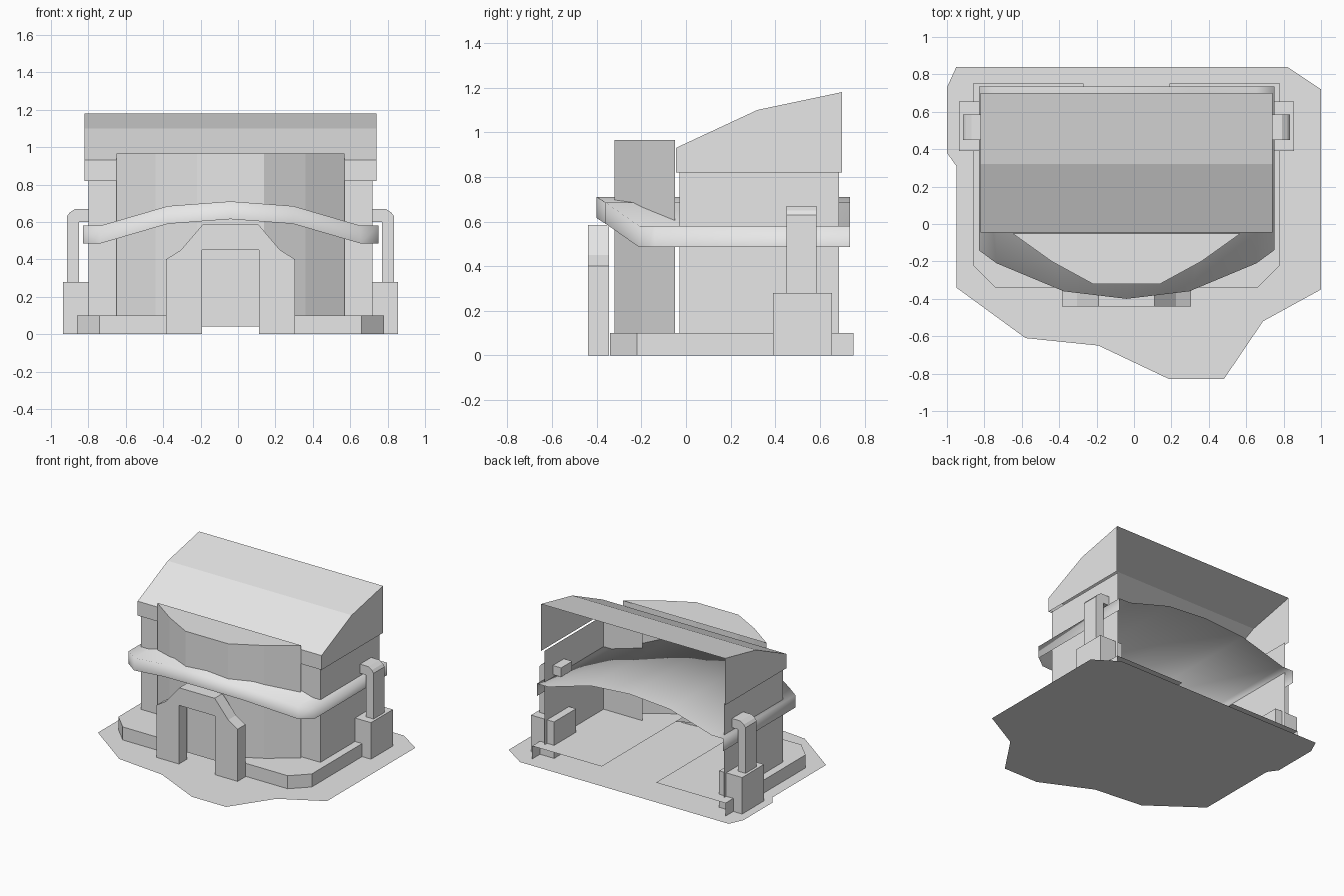
import bpy, bmesh

cube = bpy.data.objects.get("Cube")
if cube:
    bpy.data.objects.remove(cube)

CENTRE = -0.04  # the building sits slightly off the ground's middle

grey = bpy.data.materials.new("plain grey")
grey.use_nodes = True
grey.diffuse_color = (0.8, 0.8, 0.8, 1)
grey.node_tree.nodes["Principled BSDF"].inputs["Base Color"].default_value = (0.8, 0.8, 0.8, 1)


def build(name, faces, x=CENTRE, mirror=True, smooth=False, closed=False):
    """Make an object from polygons, optionally mirrored across its own centre."""
    bm = bmesh.new()
    for face in faces:
        bm.faces.new([bm.verts.new(p) for p in face])
    bmesh.ops.remove_doubles(bm, verts=bm.verts, dist=0.0005)
    if closed:
        bmesh.ops.recalc_face_normals(bm, faces=bm.faces)
    for f in bm.faces:
        f.smooth = smooth
    mesh = bpy.data.meshes.new(name)
    bm.to_mesh(mesh)
    bm.free()
    mesh.materials.append(grey)
    obj = bpy.data.objects.new(name, mesh)
    obj.location.x = x
    bpy.context.collection.objects.link(obj)
    if mirror:
        obj.modifiers.new("mirror", "MIRROR")
    return obj


def wall(path, low, high):
    """Upright strip along a ground path, running anticlockwise."""
    return [[(*a, low), (*b, low), (*b, high), (*a, high)] for a, b in zip(path, path[1:])]


def flat(path, z):
    return [[(*p, z) for p in path]]


def prism(profile, y0, y1):
    """Closed solid from an x-z profile pushed along y."""
    faces = [[(px, y, pz) for px, pz in profile] for y in (y0, y1)]
    for (ax, az), (bx, bz) in zip(profile, profile[1:] + profile[:1]):
        faces.append([(ax, y0, az), (bx, y0, bz), (bx, y1, bz), (ax, y1, az)])
    return faces


# Irregular ground sheet
ground = [(-0.95, 0.84), (-1, 0.73), (-1, 0.38), (-0.95, 0.31), (-0.95, -0.34),
          (-0.58, -0.61), (-0.19, -0.65), (0.19, -0.83), (0.48, -0.83), (0.69, -0.52),
          (1, -0.35), (1, 0.72), (0.82, 0.84)]
build("ground", flat(ground, 0), x=0, mirror=False)

# Low plinth, split by a central passage and open behind
plinth = [(0.23, -0.34), (0.7, -0.34), (0.82, -0.22), (0.82, 0.75)]
build("plinth", wall(plinth, 0, 0.1) + flat(plinth + [(0.23, 0.75)], 0.1))

# Main walls: front returns and sides
build("main_walls", wall([(0.43, -0.03), (0.76, -0.03), (0.76, 0.685)], 0.1, 0.82))

# Faceted bay with a flat cap
bay = [(0, -0.32), (0.18, -0.32), (0.4, -0.2), (0.61, -0.05)]
build("front_bay", wall(bay, 0.04, 0.965) + flat(bay + [(0, -0.05)], 0.965))

# Roof: eave, two slopes and gable sides, open behind and below
slope = [(-0.045, 0.82), (-0.045, 0.93), (0.32, 1.1), (0.7, 1.18)]
half = 0.78
roof = [[(0, *a), (half, *a), (half, *b), (0, *b)] for a, b in zip(slope, slope[1:])]
roof.append([(half, *p) for p in [(0.7, 0.82)] + slope[:0:-1] + slope[:1]])
roof[-1].reverse()
roof[-1] = roof[-1][::-1] if roof[-1][0][1] > 0 else roof[-1]
build("roof", roof, closed=True)

# Arched canopy: drooping front lip and a vault running to the back
lip = [(0, -0.4, 0.71), (0.335, -0.36, 0.685), (0.695, -0.21, 0.58),
       (0.79, -0.14, 0.58), (0.79, 0.735, 0.58)]
drop, back = 0.095, 0.735
canopy = []
for a, b in zip(lip, lip[1:]):
    canopy.append([(a[0], a[1], a[2] - drop), (b[0], b[1], b[2] - drop), b, a])
for a, b in zip(lip[:3], lip[1:4]):
    canopy.append([a, b, (b[0], back, b[2]), (a[0], back, a[2])])
build("arched_canopy", canopy, smooth=True)

# Door surround
right_side = [(0.153, 0.45), (0.153, 0), (0.345, 0), (0.345, 0.4), (0.265, 0.45), (0.15, 0.585)]
left_side = [(-px, pz) for px, pz in reversed(right_side)]
build("door_surround", prism(right_side + left_side, -0.44, -0.345), mirror=False, closed=True)

# Side blocks and the bent pipes standing on them
build("side_block", prism([(0.7, 0), (0.895, 0), (0.895, 0.28), (0.7, 0.28)], 0.39, 0.655), closed=True)
pipe = [(0.81, 0.28), (0.875, 0.28), (0.875, 0.63), (0.86, 0.65), (0.83, 0.67),
        (0.69, 0.67), (0.69, 0.6), (0.81, 0.6)]
build("side_pipe", prism(pipe, 0.45, 0.585), closed=True)
